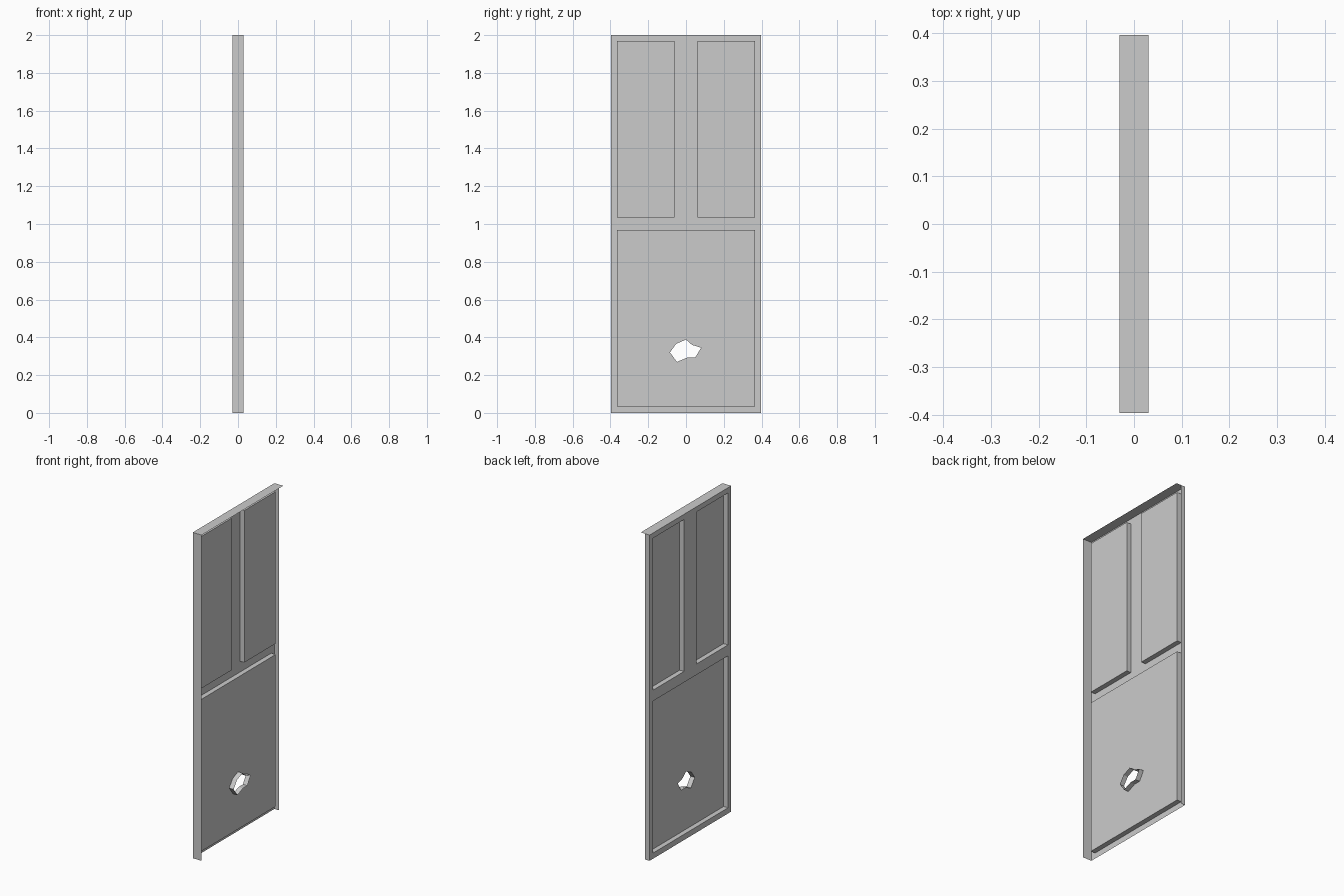
import bpy
import bmesh

cube = bpy.data.objects.get("Cube")
if cube:
    bpy.data.objects.remove(cube, do_unlink=True)

grey = bpy.data.materials.new("light_grey")
grey.use_nodes = True
colour = (0.6, 0.6, 0.6, 1)
grey.diffuse_color = colour
grey.node_tree.nodes["Principled BSDF"].inputs["Base Color"].default_value = colour

D = 0.03       # depth of each pressed step
W = 0.396      # half width
H = 2.0        # height


def rect(y0, y1, z0, z1):
    return [(y0, z0), (y1, z0), (y1, z1), (y0, z1)]


def ring(bm, outline, x):
    """Closed loop of vertices in the plane at x."""
    return [bm.verts.new((x, y, z)) for y, z in outline]


def sheet(bm, *rings):
    """Flat sheet inside the first ring, with the other rings as openings."""
    edges = []
    for r in rings:
        for a, b in zip(r, r[1:] + r[:1]):
            edges.append(bm.edges.get((a, b)) or bm.edges.new((a, b)))
    bmesh.ops.triangle_fill(bm, edges=edges, use_beauty=True, normal=(1, 0, 0))


def wall(bm, low, high):
    """Strip of faces joining two matching rings."""
    n = len(low)
    for i in range(n):
        j = (i + 1) % n
        bm.faces.new((low[i], low[j], high[j], high[i]))


def finish(bm, name):
    flat = [e for e in bm.edges if len(e.link_faces) == 2
            and e.calc_face_angle(1) < 0.01]
    bmesh.ops.recalc_face_normals(bm, faces=bm.faces)
    bmesh.ops.dissolve_limit(bm, angle_limit=0.01, verts=[], edges=flat)
    mesh = bpy.data.meshes.new(name)
    bm.to_mesh(mesh)
    bm.free()
    mesh.materials.append(grey)
    obj = bpy.data.objects.new(name, mesh)
    bpy.context.collection.objects.link(obj)


# Pressed door skin: frame, three stepped panels, ragged opening with a lip
panels = [rect(-0.365, -0.061, 1.035, 1.968),
          rect(0.061, 0.365, 1.035, 1.968),
          rect(-0.365, 0.365, 0.035, 0.968)]
opening = [(-0.085, 0.32), (-0.048, 0.27), (0.005, 0.292), (0.048, 0.292),
           (0.08, 0.345), (0.032, 0.36), (0, 0.388), (-0.053, 0.365)]

bm = bmesh.new()
bases = [ring(bm, p, -D) for p in panels]
tops = [ring(bm, p, 0) for p in panels]
sheet(bm, ring(bm, rect(-W, W, 0, H), -D), *bases)
for base, top in zip(bases, tops):
    wall(bm, base, top)
hole = ring(bm, opening, 0)
lip = ring(bm, opening, D)
sheet(bm, tops[0])
sheet(bm, tops[1])
sheet(bm, tops[2], hole)
wall(bm, hole, lip)
finish(bm, "door_skin")


# Folded edges: deep on the front and top, shallow on the back
def fold(name, start, end, reach):
    bm = bmesh.new()
    bm.faces.new([bm.verts.new((x, y, z)) for x, (y, z) in
                  ((-D, start), (reach, start), (reach, end), (-D, end))])
    finish(bm, name)


fold("front_edge", (-W, 0), (-W, H), D)
fold("back_edge", (W, 0), (W, H), 0)
fold("top_edge", (-W, H), (W, H), D)
